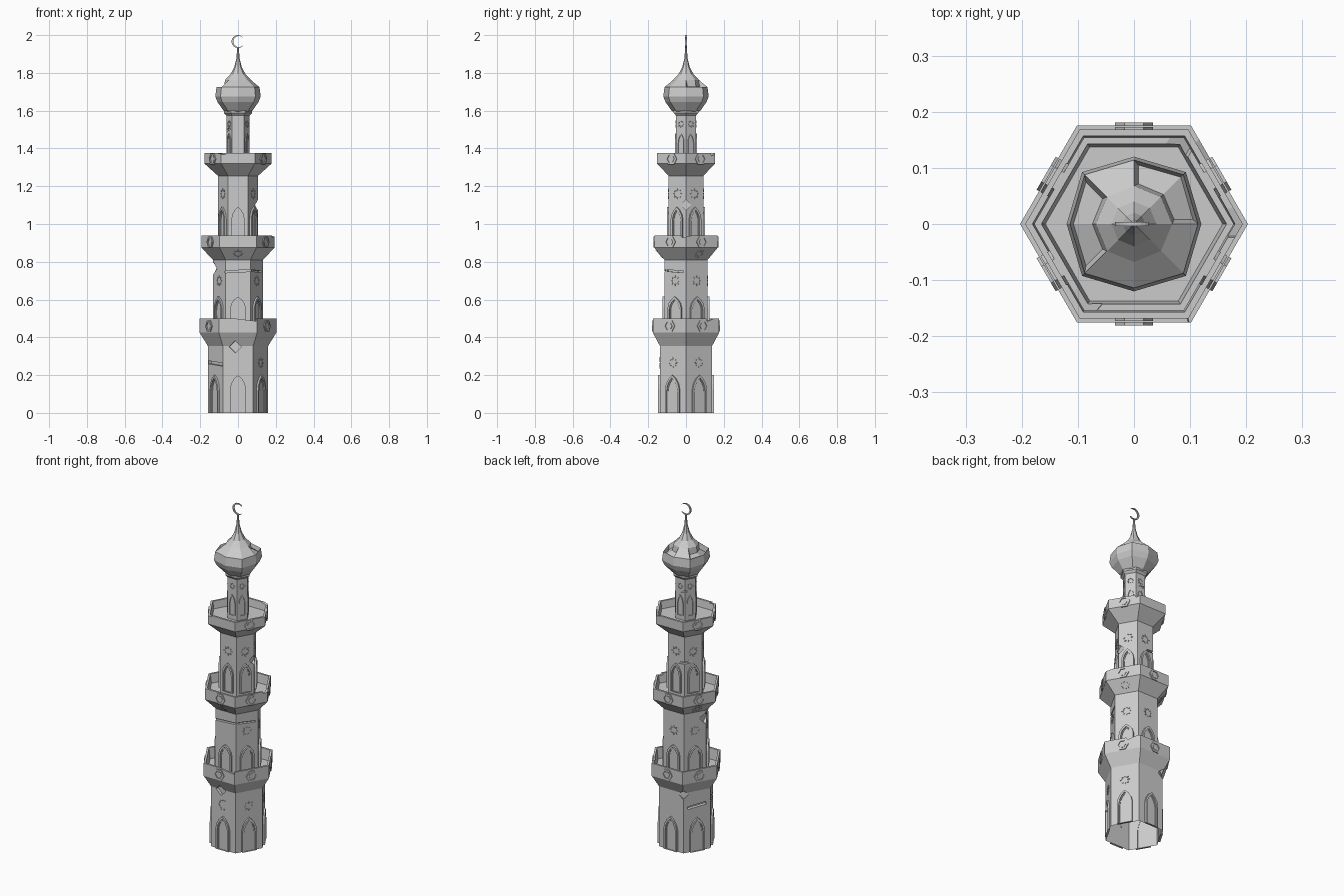
import bpy, bmesh, math
from mathutils import Matrix, Vector

cube = bpy.data.objects.get("Cube")
if cube:
    bpy.data.objects.remove(cube, do_unlink=True)

stone = bpy.data.materials.new("grey stone")
stone.use_nodes = True
GREY = (0.6, 0.6, 0.6, 1)
stone.diffuse_color = GREY
stone.node_tree.nodes["Principled BSDF"].inputs["Base Color"].default_value = GREY

APO = math.cos(math.pi / 6)
FACES = range(30, 390, 60)


def finish(bm, name):
    bmesh.ops.recalc_face_normals(bm, faces=bm.faces)
    mesh = bpy.data.meshes.new(name)
    bm.to_mesh(mesh)
    bm.free()
    mesh.materials.append(stone)
    ob = bpy.data.objects.new(name, mesh)
    bpy.context.collection.objects.link(ob)
    return ob


def lathe(sides, profile):
    """Closed faceted solid from (radius, z) points."""
    bm = bmesh.new()
    rings = []
    for r, z in profile:
        rings.append([bm.verts.new((r * math.cos(math.tau * k / sides),
                                    r * math.sin(math.tau * k / sides), z)) for k in range(sides)])
    for a, b in zip(rings, rings[1:]):
        for k in range(sides):
            n = (k + 1) % sides
            bm.faces.new((a[k], a[n], b[n], b[k]))
    bm.faces.new(rings[0][::-1])
    bm.faces.new(rings[-1])
    return bm


def wall(azimuth, dist, z, tilt=0):
    """Matrix whose x runs along the wall, y up it and z out of it."""
    a = math.radians(azimuth)
    n = Vector((math.cos(a), math.sin(a), 0))
    m = Matrix((Vector((-n.y, n.x, 0)), Vector((0, 0, 1)), n)).transposed().to_4x4()
    return Matrix.Translation(n * dist + Vector((0, 0, z))) @ m @ Matrix.Rotation(tilt, 4, "X")


def prism(bm, m, pts, depth):
    lo = [bm.verts.new(m @ Vector((x, y, -0.002))) for x, y in pts]
    hi = [bm.verts.new(m @ Vector((x, y, depth))) for x, y in pts]
    bm.faces.new(hi)
    bm.faces.new(lo[::-1])
    for i in range(len(pts)):
        j = (i + 1) % len(pts)
        bm.faces.new((lo[i], lo[j], hi[j], hi[i]))


def frame(bm, m, outer, inner, depth):
    """Raised closed band between two outlines."""
    loops = [[bm.verts.new(m @ Vector((x, y, d))) for x, y in pts]
             for pts, d in ((outer, -0.002), (outer, depth), (inner, depth), (inner, -0.002))]
    for a, b in zip(loops, loops[1:] + loops[:1]):
        for i in range(len(a)):
            j = (i + 1) % len(a)
            bm.faces.new((a[i], a[j], b[j], b[i]))


def arch(w, h, base=0):
    half = [(w, base), (w, h * 0.62), (w * 0.85, h * 0.77), (w * 0.5, h * 0.9)]
    return half + [(0, h)] + [(-x, y) for x, y in half[::-1]]


def polar(r, deg):
    return r * math.cos(math.radians(deg)), r * math.sin(math.radians(deg))


def hexagon(r):
    return [polar(r, k * 60) for k in range(6)]


def star(bm, m, r):
    for k in range(8):
        a = k * 45
        prism(bm, m, [polar(r, a), polar(r * 0.68, a + 15),
                      polar(r * 0.58, a + 13), polar(r * 0.76, a),
                      polar(r * 0.58, a - 13), polar(r * 0.68, a - 15)], 0.003)


def chip(ob, cuts):
    """Cut cracks one by one: (azimuth, distance, z, length, depth, height, roll)."""
    for az, dist, z, length, depth, height, roll in cuts:
        bm = bmesh.new()
        m = wall(az, dist, z) @ Matrix.Rotation(math.radians(roll), 4, "Z")
        bmesh.ops.create_cube(bm, size=1, matrix=m @ Matrix.Diagonal((length, height, depth, 1)))
        cutter = finish(bm, "chip_cutter")
        mod = ob.modifiers.new("chip", "BOOLEAN")
        mod.operation, mod.solver, mod.object = "DIFFERENCE", "EXACT", cutter
        bpy.context.view_layer.update()
        deps = bpy.context.evaluated_depsgraph_get()
        mesh = bpy.data.meshes.new_from_object(ob.evaluated_get(deps))
        ob.modifiers.clear()
        ob.data = mesh
        bpy.data.objects.remove(cutter, do_unlink=True)


# Three balcony tiers: radius, bottom, cornice foot, balcony radius, rail foot, rail top
tiers = {
    "lower": (0.16, 0, 0.355, 0.203, 0.425, 0.5),
    "middle": (0.132, 0.425, 0.81, 0.194, 0.875, 0.94),
    "upper": (0.106, 0.875, 1.255, 0.178, 1.32, 1.375),
}
chips = {
    "lower": [(210, 0.14, 0.262, 0.15, 0.04, 0.016, -5), (264, 0.145, 0.35, 0.045, 0.04, 0.045, 45),
              (150, 0.14, 0.268, 0.11, 0.04, 0.016, 6), (120, 0.165, 0.345, 0.04, 0.04, 0.04, 45),
              (285, 0.18, 0.507, 0.1, 0.07, 0.03, -7), (45, 0.19, 0.507, 0.05, 0.06, 0.03, 20)],
    "middle": [(270, 0.114, 0.75, 0.14, 0.03, 0.01, 3), (330, 0.114, 0.75, 0.1, 0.03, 0.009, -4),
               (180, 0.135, 0.765, 0.05, 0.05, 0.05, 40), (0, 0.19, 0.948, 0.05, 0.06, 0.03, 12)],
    "upper": [(0, 0.108, 1.1, 0.04, 0.04, 0.04, 45), (120, 0.1, 1.1, 0.08, 0.03, 0.012, 5),
              (230, 0.16, 1.387, 0.1, 0.06, 0.025, -8), (60, 0.17, 1.383, 0.05, 0.06, 0.03, 20)],
}
windows = {"lower": (0, 0.043, 0.2), "middle": (0.46, 0.041, 0.155), "upper": (0.92, 0.035, 0.17)}
stars_at = {"lower": (0.265, (30, 330)),
            "middle": (0.7, (30, 90, 150, 210, 330)),
            "upper": (1.16, (30, 90, 150, 210, 270, 330))}

for name, (r, z0, z1, rb, z2, z3) in tiers.items():
    floor = z2 + 0.012
    body = finish(lathe(6, [(r, z0), (r, z1), (rb, z2), (rb, z3), (rb - 0.013, z3),
                            (rb - 0.02, floor), (0.03, floor)]), name + "_tier")
    chip(body, chips[name])
    if name == "lower":
        # The tower is open underneath
        bm = bmesh.new()
        bm.from_mesh(body.data)
        base_faces = [f for f in bm.faces if f.calc_center_median().z < 0.001]
        bmesh.ops.delete(bm, geom=base_faces, context="FACES_ONLY")
        bm.to_mesh(body.data)
        bm.free()

    frames, stars, medals = bmesh.new(), bmesh.new(), bmesh.new()
    base, w, h = windows[name]
    star_z, star_faces = stars_at[name]
    for az in FACES:
        m = wall(az, r * APO, base)
        frame(frames, m, arch(w, h), arch(w - 0.01, h - 0.014), 0.01)
        frame(frames, m, arch(w - 0.01, h - 0.014), arch(w - 0.014, h - 0.02), 0.004)
        if az in star_faces:
            star(stars, wall(az, r * APO, star_z), 0.028)
        if name == "middle" and az % 120 == 30:
            tilt = math.atan2((rb - r) * APO, z2 - z1)
            star(stars, wall(az, (r + rb) / 2 * APO, (z1 + z2) / 2, tilt), 0.027)
        if name != "upper" or az % 180 != 90:
            m = wall(az, rb * APO, (z2 + z3) / 2 - 0.003)
            frame(medals, m, hexagon(0.034), hexagon(0.024), 0.005)
            prism(medals, m, hexagon(0.018), 0.003)
    if name == "lower":
        # Dashed crescent over the front window
        m = wall(270, r * APO, 0.265)
        for a in range(60, 300, 40):
            prism(stars, m, [polar(0.03, a), polar(0.03, a + 28),
                             polar(0.024, a + 28), polar(0.024, a)], 0.003)
    finish(frames, name + "_window_frames")
    finish(stars, name + "_wall_stars")
    finish(medals, name + "_rail_medallions")

# Slim turret under the dome
turret = finish(lathe(6, [(0.062, 1.32), (0.062, 1.575), (0.075, 1.588), (0.075, 1.6), (0.03, 1.6)]),
                "turret")
chip(turret, [(200, 0.058, 1.5, 0.04, 0.02, 0.012, 15), (100, 0.06, 1.5, 0.06, 0.02, 0.01, 8)])
frames, stars = bmesh.new(), bmesh.new()
for az in FACES:
    frame(frames, wall(az, 0.062 * APO, 1.36), arch(0.02, 0.12), arch(0.014, 0.11), 0.005)
    star(stars, wall(az, 0.062 * APO, 1.53), 0.018)
finish(frames, "turret_window_frames")
finish(stars, "turret_wall_stars")

# Onion dome with wider diagonal corners, broken panels and spire
bm = lathe(8, [(0.06, 1.59), (0.078, 1.602), (0.108, 1.645), (0.12, 1.675), (0.114, 1.724),
               (0.068, 1.763), (0.04, 1.793), (0.02, 1.83), (0.009, 1.875), (0.004, 1.935)])
for v in bm.verts:
    if 1.63 < v.co.z < 1.74 and abs(v.co.x * v.co.y) > 0.001:
        v.co.xy *= 1.09
broken = []
for f in bm.faces:
    c = f.calc_center_median()
    az = math.degrees(math.atan2(c.y, c.x)) % 360
    if 1.735 < c.z < 1.755 and (az < 90 or 150 < az < 210):
        broken.append(f)
bmesh.ops.recalc_face_normals(bm, faces=bm.faces)
bmesh.ops.inset_region(bm, faces=broken, thickness=0.008, use_even_offset=True)
bmesh.ops.translate(bm, verts=list({v for f in broken for v in f.verts}), vec=(0, 0, -0.03))
finish(bm, "onion_dome")

# Crescent finial, open towards the left side
bm = bmesh.new()
N = 20
loops = []
for y in (-0.004, 0.004):
    outer, inner = [], []
    for i in range(N + 1):
        t = math.radians(40 + 280 * i / N)
        thick = 0.001 + 0.008 * math.sin(math.pi * i / N)
        for ring, rad in ((outer, 0.034), (inner, 0.034 - thick)):
            ring.append(bm.verts.new((rad * math.cos(t), y, 1.966 + rad * math.sin(t))))
    loops += [outer, inner]
fo, fi, bo, bi = loops
for a, b in ((fo, fi), (fi, bi), (bi, bo), (bo, fo)):
    for i in range(N):
        bm.faces.new((a[i], a[i + 1], b[i + 1], b[i]))
for i in (0, N):
    bm.faces.new((fo[i], fi[i], bi[i], bo[i]))
finish(bm, "crescent_finial")
